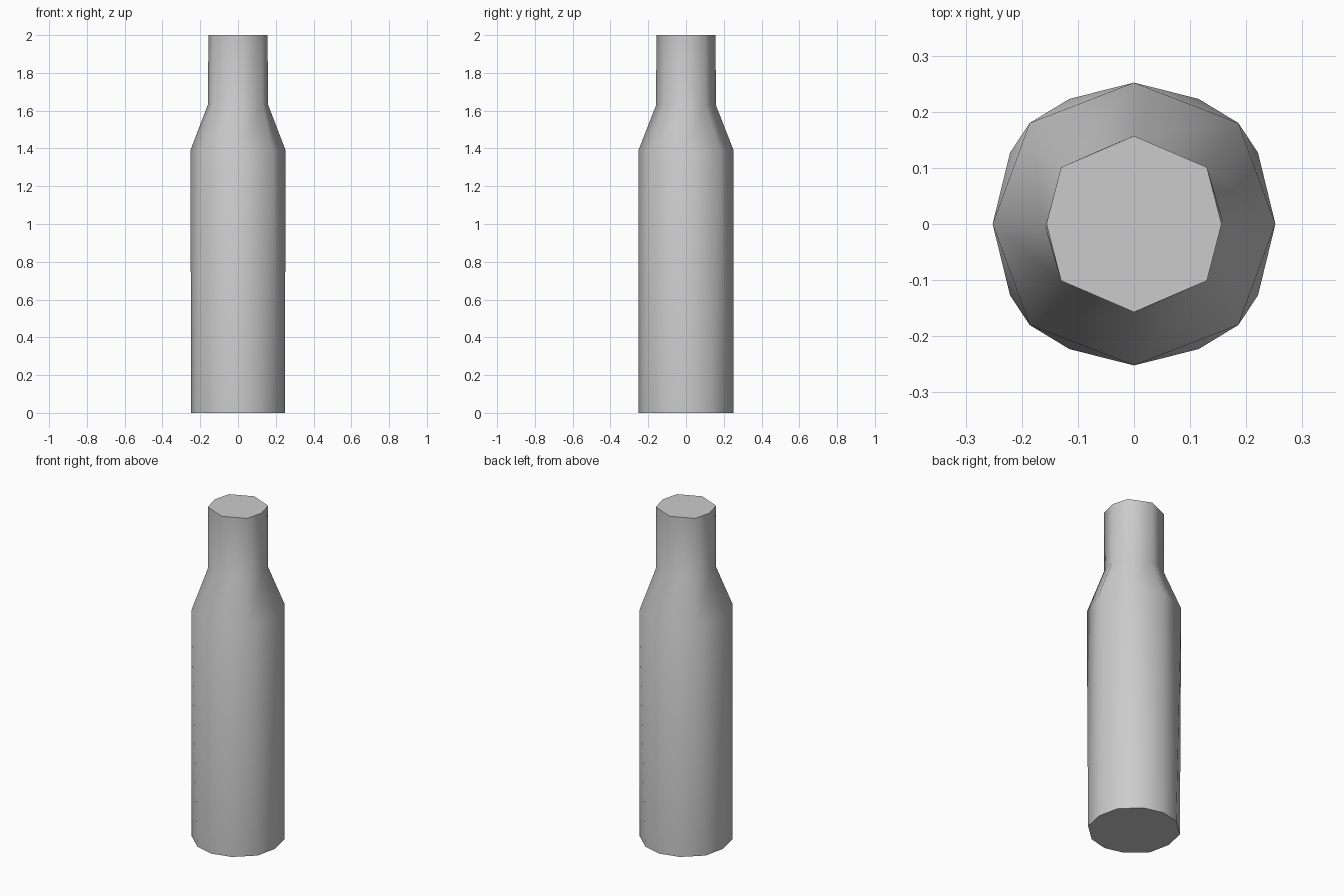
import bpy, bmesh, math

if "Cube" in bpy.data.objects:
    bpy.data.objects.remove(bpy.data.objects["Cube"])

bm = bmesh.new()


def ring(quadrant, z, end_x, end_y):
    """Closed ring, mirrored in x and y from its first-quadrant points."""
    pts = [(end_x, 0), (0, end_y), (-end_x, 0), (0, -end_y)]
    pts += [(sx * x, sy * y) for x, y in quadrant for sx in (1, -1) for sy in (1, -1)]
    pts.sort(key=lambda p: math.atan2(p[1], p[0]) % math.tau)
    return [bm.verts.new((x, y, z)) for x, y in pts]


def skin(low, high):
    """Join two rings that may differ in side count."""
    n, m = len(low), len(high)
    if n == m:
        for i in range(n):
            j = (i + 1) % n
            bm.faces.new((low[i], low[j], high[j], high[i]))
        return
    i = j = 0
    while i < n or j < m:
        if j == m or (i < n and (i + 0.5) / n <= (j + 0.5) / m):
            bm.faces.new((low[i], low[(i + 1) % n], high[j % m]))
            i += 1
        else:
            bm.faces.new((low[i % n], high[(j + 1) % m], high[j]))
            j += 1


# Twelve-sided base, eight-sided shoulder and neck
base = ring([(0.221, 0.127), (0.115, 0.223)], 0, 0.248, 0.252)
shoulder = ring([(0.186, 0.180)], 1.39, 0.252, 0.252)
neck = ring([(0.130, 0.101)], 1.63, 0.160, 0.158)
mouth = ring([(0.130, 0.101)], 2.0, 0.156, 0.157)
for low, high in ((base, shoulder), (shoulder, neck), (neck, mouth)):
    skin(low, high)

# Flat end caps
bm.faces.new(base[::-1])
bm.faces.new(mouth)
bmesh.ops.recalc_face_normals(bm, faces=bm.faces)

mesh = bpy.data.meshes.new("bottle")
bm.to_mesh(mesh)
bm.free()
bottle = bpy.data.objects.new("bottle", mesh)
bpy.context.collection.objects.link(bottle)

# Smooth sides, sharp rims
bpy.context.view_layer.objects.active = bottle
bottle.select_set(True)
bpy.ops.object.shade_smooth_by_angle(angle=math.radians(62))
